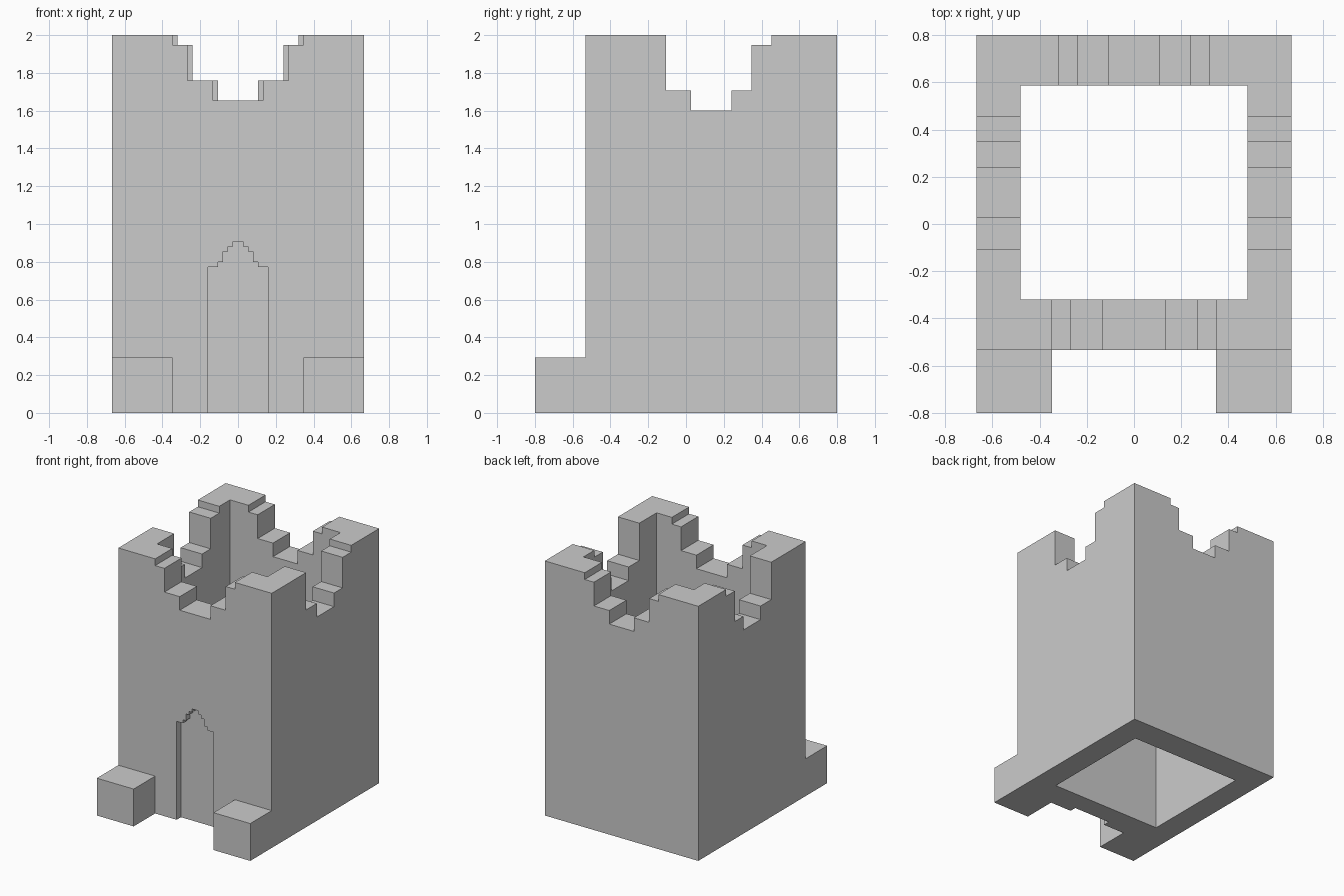
import bpy, bmesh

if "Cube" in bpy.data.objects:
    bpy.data.objects.remove(bpy.data.objects["Cube"])

U = 2 / 75  # the model sits on a regular step grid, 75 steps tall


def prism(name, profile, lo, hi, axis):
    """Extrude a profile of (horizontal, z) points along x or y, in grid steps."""
    bm = bmesh.new()

    def point(p, d):
        return (d * U, p[0] * U, p[1] * U) if axis == 'x' else (p[0] * U, d * U, p[1] * U)

    a = [bm.verts.new(point(p, lo)) for p in profile]
    b = [bm.verts.new(point(p, hi)) for p in profile]
    bm.faces.new(a)
    bm.faces.new(b)
    for i in range(len(a)):
        j = (i + 1) % len(a)
        bm.faces.new((a[i], a[j], b[j], b[i]))
    bmesh.ops.recalc_face_normals(bm, faces=bm.faces)
    mesh = bpy.data.meshes.new(name)
    bm.to_mesh(mesh)
    bm.free()
    obj = bpy.data.objects.new(name, mesh)
    bpy.context.collection.objects.link(obj)
    return obj


def mirrored(half):
    """Complete a left-half outline symmetrically about x = 0."""
    return half + [(-x, z) for x, z in reversed(half)]


def cut(target, cutter):
    cutter.hide_render = True
    mod = target.modifiers.new(cutter.name, 'BOOLEAN')
    mod.operation = 'DIFFERENCE'
    mod.solver = 'EXACT'
    mod.object = cutter
    bpy.context.view_layer.objects.active = target
    bpy.ops.object.modifier_apply(modifier=mod.name)
    bpy.data.objects.remove(cutter)


# Tower body: side outline with plinth step and uneven broken side parapet
side = [(-30, 0), (30, 0), (30, 75), (17, 75), (17, 73), (13, 73), (13, 64),
        (9, 64), (9, 60), (1, 60), (1, 64), (-4, 64), (-4, 75),
        (-20, 75), (-20, 11), (-30, 11)]
tower = prism("tower", side, -25, 25, 'x')

# Open shaft through the middle
cut(tower, prism("shaft", mirrored([(-18, -5), (-18, 80)]), -12, 22, 'y'))

# Gap that leaves two corner blocks in front
cut(tower, prism("entrance_gap", mirrored([(-13, -5), (-13, 20)]), -35, -20, 'y'))

# Stepped notches in the front and back parapets
for name, (a, b, c), lo, hi in (("front_notch", (13, 10, 5), -25, -6),
                                ("back_notch", (12, 9, 4), 16, 35)):
    steps = [(-a, 80), (-a, 73), (-b, 73), (-b, 66), (-c, 66), (-c, 62)]
    cut(tower, prism(name, mirrored(steps), lo, hi, 'y'))

# Shallow doorway recess with stepped pointed arch
arch = [(-6, -5), (-6, 29), (-4, 29), (-4, 30), (-3, 30), (-3, 32),
        (-2, 32), (-2, 33), (-1, 33), (-1, 34)]
cut(tower, prism("doorway", mirrored(arch), -25, -18, 'y'))
